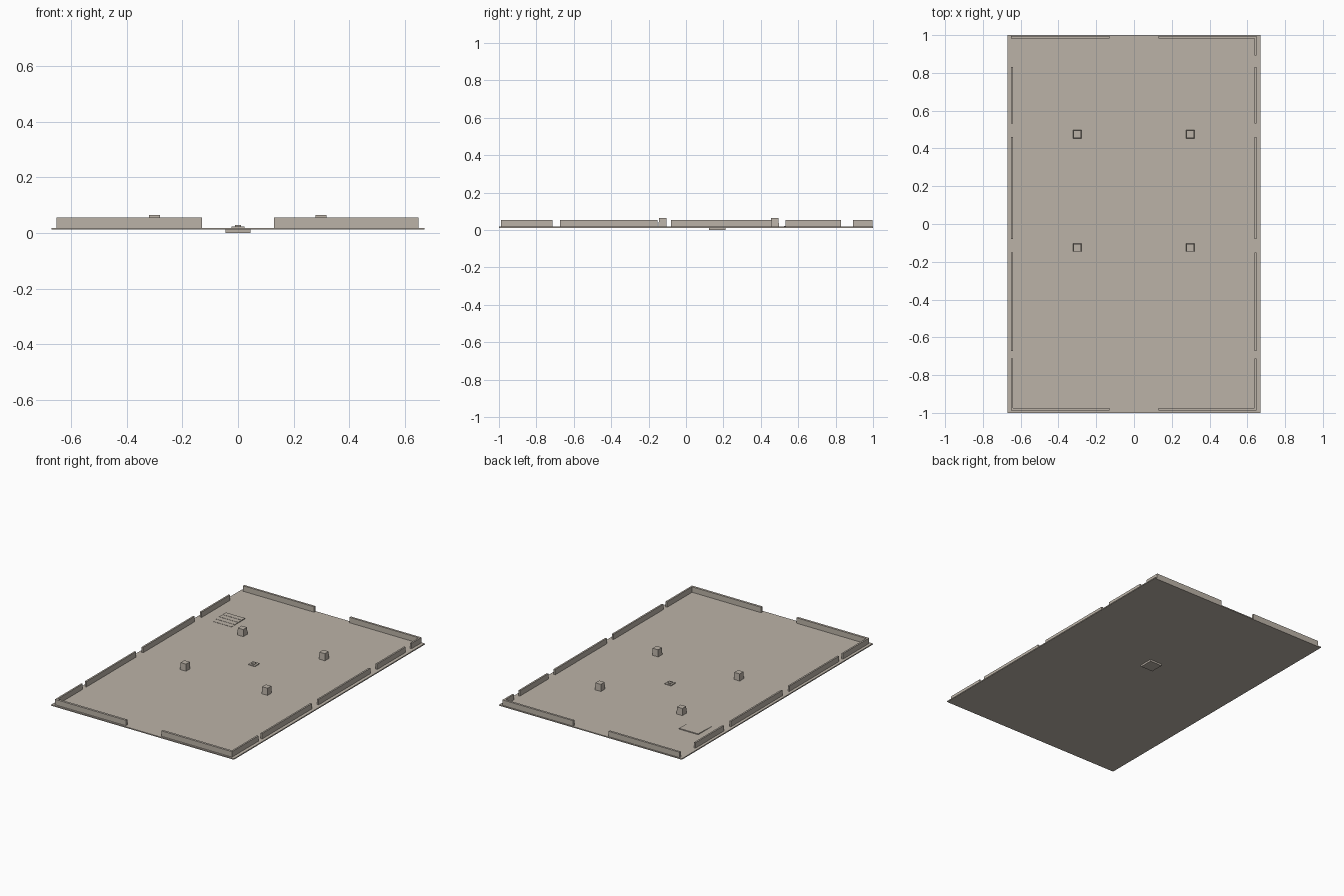
import bpy, bmesh

if "Cube" in bpy.data.objects:
    bpy.data.objects.remove(bpy.data.objects["Cube"])

stone = bpy.data.materials.new("warm_stone")
stone.diffuse_color = (0.50, 0.45, 0.39, 1)
stone.use_nodes = True
stone.node_tree.nodes["Principled BSDF"].inputs["Base Color"].default_value = stone.diffuse_color

FLOOR_LOW, FLOOR_TOP, WALL_TOP, PILLAR_TOP = 0.012, 0.019, 0.055, 0.065


def block(name, x0, x1, y0, y1, z0, z1, taper=1.0):
    """Box between limits; taper shrinks the top face."""
    cx, cy = (x0 + x1) / 2, (y0 + y1) / 2
    bm = bmesh.new()
    bmesh.ops.create_cube(bm, size=1)
    for v in bm.verts:
        k = taper if v.co.z > 0 else 1.0
        v.co.x = cx + v.co.x * (x1 - x0) * k
        v.co.y = cy + v.co.y * (y1 - y0) * k
        v.co.z = z0 if v.co.z < 0 else z1
    mesh = bpy.data.meshes.new(name)
    bm.to_mesh(mesh)
    bm.free()
    mesh.materials.append(stone)
    ob = bpy.data.objects.new(name, mesh)
    bpy.context.collection.objects.link(ob)
    return ob


# Floor slab
block("floor", -0.67, 0.67, -1, 1, FLOOR_LOW, FLOOR_TOP)

# Side walls, broken by door gaps; the corner piece is on the right only
spans = [(-0.985, -0.713), (-0.673, -0.152), (-0.08, 0.46), (0.533, 0.83)]
for y0, y1 in spans:
    block("left_wall", -0.651, -0.640, y0, y1, FLOOR_LOW, WALL_TOP)
    block("right_wall", 0.637, 0.648, y0, y1, FLOOR_LOW, WALL_TOP)
block("right_corner_wall", 0.637, 0.648, 0.893, 0.99, FLOOR_LOW, WALL_TOP)

# End walls with a wide central entrance
for x0, x1 in [(-0.651, -0.13), (0.13, 0.648)]:
    block("front_wall", x0, x1, -0.988, -0.973, FLOOR_LOW, WALL_TOP)
    block("back_wall", x0, x1, 0.982, 0.996, FLOOR_LOW, WALL_TOP)

# Four pillars with slightly narrowed tops
for x in (-0.30, 0.298):
    for y in (-0.125, 0.475):
        block("pillar", x - 0.022, x + 0.022, y - 0.022, y + 0.022,
              FLOOR_LOW, PILLAR_TOP, 0.9)

# Central pedestal: footing below the floor, stepped cap above
PY = 0.167
for name, h, z0, z1 in [("pedestal_footing", 0.045, 0.0, 0.013),
                        ("pedestal_base", 0.024, 0.013, 0.024),
                        ("pedestal_cap", 0.011, 0.024, 0.029)]:
    block(name, -h, h, PY - h, PY + h, z0, z1)

# Low corner steps
for i in range(4):
    block("step", -0.555, -0.415, 0.525 + 0.035 * i, 0.665,
          FLOOR_TOP - 0.002, FLOOR_TOP + 0.0015 * (i + 1))
